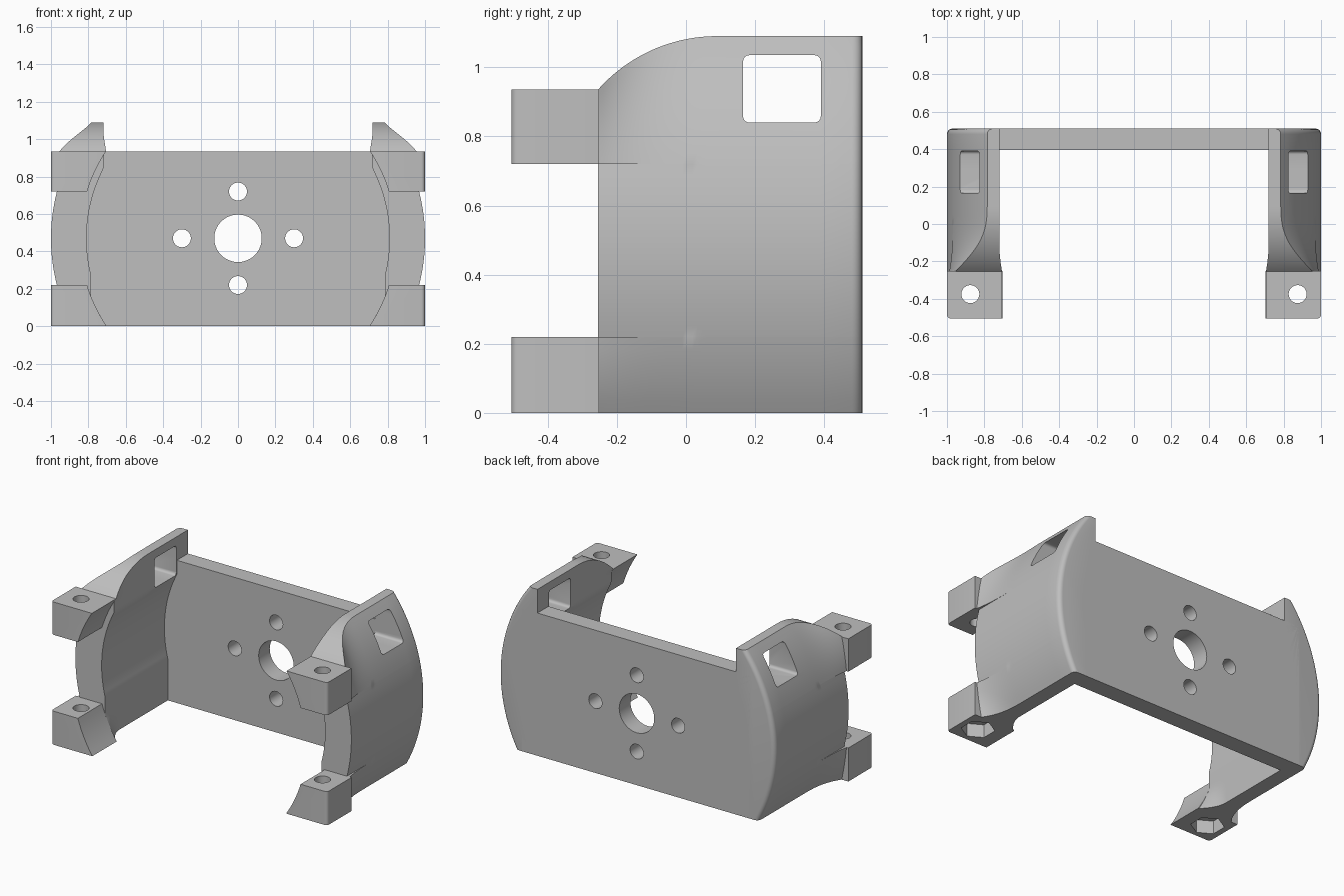
import bpy, bmesh, math
from mathutils import Matrix

cube = bpy.data.objects.get("Cube")
if cube:
    bpy.data.objects.remove(cube, do_unlink=True)

grey = bpy.data.materials.new("plain grey")
grey.use_nodes = True
COLOUR = (0.52, 0.52, 0.52, 1)
grey.diffuse_color = COLOUR
grey.node_tree.nodes["Principled BSDF"].inputs["Base Color"].default_value = COLOUR

MID = 0.47              # height of the cylinder axis
FRONT, BACK = -0.255, 0.51
RIM = 0.935             # top of plate and upper lugs
LUGS = {"lower": (0, 0.22), "upper": (0.72, RIM)}


def span(a, b, n):
    return [a + (b - a) * i / n for i in range(n + 1)]


def arc_x(radius, z):
    return math.sqrt(max(0, radius ** 2 - (z - MID) ** 2))


def finish(bm, name):
    bmesh.ops.recalc_face_normals(bm, faces=bm.faces)
    mesh = bpy.data.meshes.new(name)
    bm.to_mesh(mesh)
    bm.free()
    obj = bpy.data.objects.new(name, mesh)
    bpy.context.collection.objects.link(obj)
    mesh.materials.append(grey)
    return obj


def loft(bm, rings):
    """Skin a list of equal closed rings and cap both ends."""
    vs = [[bm.verts.new(p) for p in ring] for ring in rings]
    n = len(vs[0])
    for a, b in zip(vs, vs[1:]):
        for i in range(n):
            j = (i + 1) % n
            bm.faces.new((a[i], a[j], b[j], b[i]))
    bm.faces.new(vs[0])
    bm.faces.new(vs[-1])


def cylinder(name, centre, radius, depth, axis="Z", sides=40):
    bm = bmesh.new()
    turn = Matrix.Rotation(math.pi / 2, 4, "X") if axis == "Y" else Matrix()
    bmesh.ops.create_cone(bm, cap_ends=True, segments=sides, radius1=radius,
                          radius2=radius, depth=depth,
                          matrix=Matrix.Translation(centre) @ turn)
    return finish(bm, name)


def box(name, lo, hi):
    bm = bmesh.new()
    loft(bm, [[(x, y, z) for x, y in ((lo[0], lo[1]), (hi[0], lo[1]),
                                     (hi[0], hi[1]), (lo[0], hi[1]))]
              for z in (lo[2], hi[2])])
    return finish(bm, name)


def cut(obj, cutters):
    for c in cutters:
        mod = obj.modifiers.new("cut", "BOOLEAN")
        mod.operation, mod.solver, mod.object = "DIFFERENCE", "EXACT", c
        c.hide_render = True
    bpy.context.view_layer.objects.active = obj
    for mod in list(obj.modifiers):
        bpy.ops.object.modifier_apply(modifier=mod.name)
    for c in cutters:
        bpy.data.objects.remove(c, do_unlink=True)


def smooth(obj):
    bpy.ops.object.select_all(action="DESELECT")
    obj.select_set(True)
    bpy.context.view_layer.objects.active = obj
    bpy.ops.object.shade_smooth_by_angle(angle=math.radians(28))


# Side wall: curved shell flaring into the lugs, with a rounded top front corner
def wall_top(y):
    r, start = 0.461, 0.09
    return 1.09 - r + math.sqrt(r * r - min(0, y - start) ** 2)


def outer_x(y, z, flare):
    x = arc_x(1, z)
    if flare and y < 0.05:
        x += (1 - x) * ((0.05 - y) / 0.36) ** 3
    fillet = 0.03
    over = max(0, y - (BACK - fillet))
    return x - fillet + math.sqrt(max(0, fillet ** 2 - over ** 2))


def inner_x(y, z):
    x = 0.785 if z < 0.27 else max(0.72, arc_x(0.81, z))
    lug = max(0.705, arc_x(0.845, z))
    if lug < x and y < -0.1:
        x += (lug - x) * ((-0.1 - y) / (-0.1 - FRONT)) ** 2
    return x


def wall_ring(y, side):
    top = wall_top(y)
    outer = [(outer_x(y, z, True), z) for z in span(0, 0.22, 6)]
    outer += [(outer_x(y, z, False), z) for z in span(0.2201, 0.7199, 16)]
    outer += [(outer_x(y, z, True), z) for z in span(0.72, top, 12)]
    inner = [(inner_x(y, z), z) for z in span(top, 0.86, 5) + span(0.84, 0.27, 18)
             + span(0.25, 0, 8)]
    return [(side * x, y, z) for x, z in outer + inner]


def side_wall(name, side):
    bm = bmesh.new()
    ys = span(FRONT, 0.09, 24) + span(0.2, BACK - 0.03, 3)
    ys += [BACK - 0.03 + 0.03 * math.sin(a) for a in span(0.3, math.pi / 2, 4)]
    loft(bm, [wall_ring(y, side) for y in ys])
    wall = finish(bm, name)
    # rounded window opening
    hole = box("window_cutter", (min(side * 0.5, side * 1.2), 0.165, 0.84),
               (max(side * 0.5, side * 1.2), 0.39, 1.035))
    bm = bmesh.new()
    bm.from_mesh(hole.data)
    edges = [e for e in bm.edges if abs(e.verts[0].co.x - e.verts[1].co.x) > 0.1]
    bmesh.ops.bevel(bm, geom=edges, offset=0.018, segments=4, profile=0.5,
                    affect="EDGES")
    bm.to_mesh(hole.data)
    bm.free()
    cut(wall, [hole])
    smooth(wall)


# Mounting lug: block with a concave inner face and a vertical screw hole
def lug(name, side, z0, z1, nut_pocket):
    bm = bmesh.new()
    profile = [(1, z0), (1, z1)] + [(arc_x(0.845, z), z) for z in span(z1, z0, 8)]
    front, back = -0.505, FRONT + 0.003
    loft(bm, [[(side * x, y, z) for x, z in profile] for y in (front, back)])
    corner = [e for e in bm.edges if all(abs(v.co.x) > 0.999 and v.co.y < -0.5
                                         for v in e.verts)]
    bmesh.ops.bevel(bm, geom=corner, offset=0.02, segments=4, profile=0.5,
                    affect="EDGES")
    block = finish(bm, name)
    x, y = side * 0.875, -0.375
    cutters = [cylinder("screw_cutter", (x, y, (z0 + z1) / 2), 0.048, 0.6)]
    if nut_pocket:
        cutters.append(cylinder("nut_cutter", (x, y, z0), 0.1, 0.17, sides=6))
    cut(block, cutters)
    smooth(block)


for side_name, side in (("left", 1), ("right", -1)):
    side_wall(side_name + "_side_wall", side)
    for level, (z0, z1) in LUGS.items():
        lug(f"{side_name}_{level}_lug", side, z0, z1, level == "lower")

# Back plate with a large centre hole and four screw holes
plate = box("back_plate", (-0.83, 0.395, 0), (0.83, BACK, RIM))
spots = [(0, 0, 0.127), (0.3, 0, 0.048), (-0.3, 0, 0.048),
         (0, 0.25, 0.048), (0, -0.25, 0.048)]
cut(plate, [cylinder("plate_cutter", (x, 0.45, MID + z), r, 0.5, "Y")
            for x, z, r in spots])
smooth(plate)
